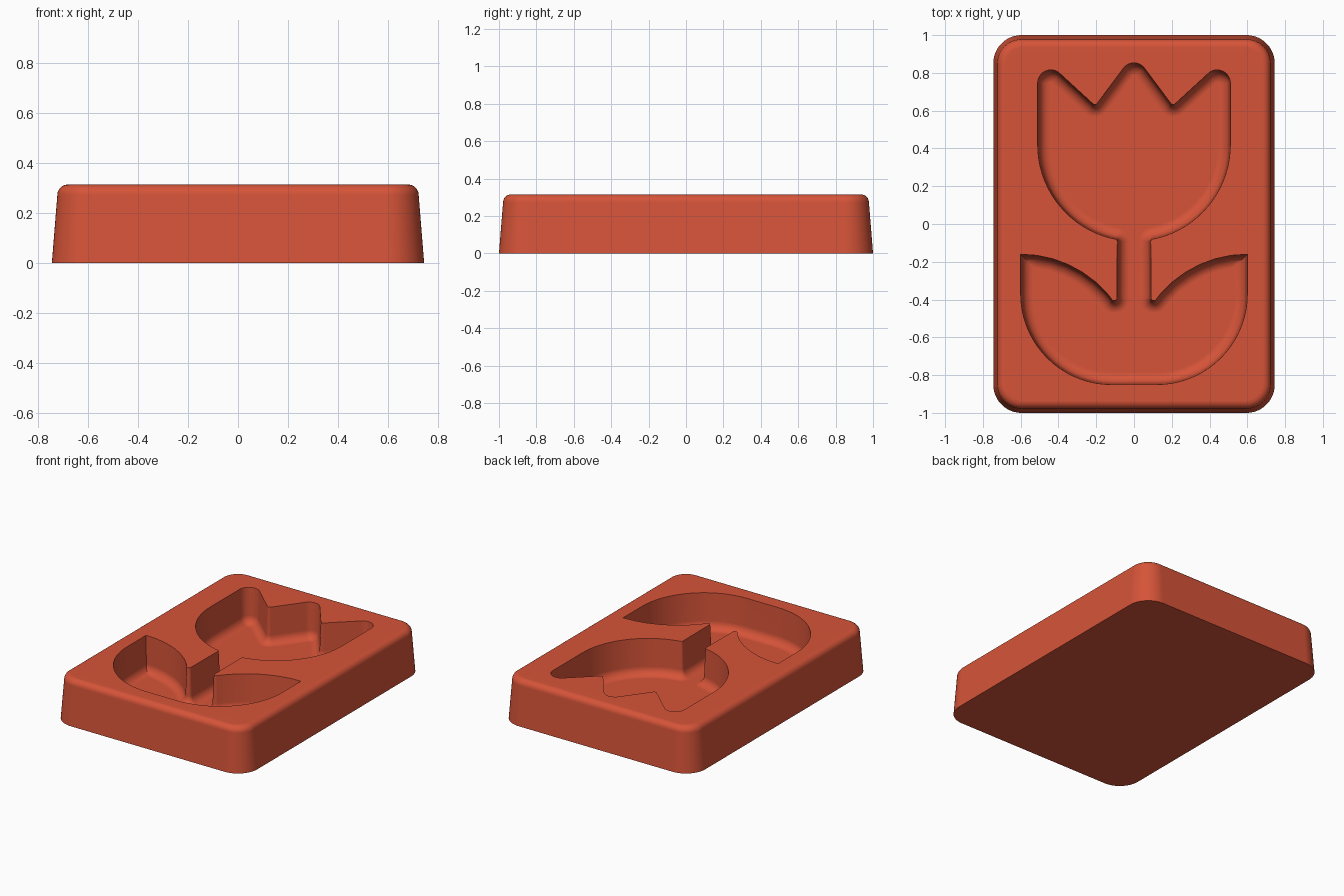
import bpy, bmesh
from math import radians, cos, sin, pi, tan
from mathutils import Vector

HEIGHT = 0.315
FLOOR = 0.065

cube = bpy.data.objects.get("Cube")
if cube:
    bpy.data.objects.remove(cube)


def arc(cx, cy, r, start, end, n):
    """Points along a circular arc, angles in degrees."""
    angles = [radians(start + (end - start) * i / n) for i in range(n + 1)]
    return [(cx + r * cos(a), cy + r * sin(a), 0) for a in angles]


def round_corners(controls):
    """Closed outline from (x, y, radius) corners."""
    out = []
    for i, (x, y, r) in enumerate(controls):
        p = Vector((x, y))
        if r == 0:
            out.append(p)
            continue
        a = (Vector(controls[i - 1][:2]) - p).normalized()
        b = (Vector(controls[(i + 1) % len(controls)][:2]) - p).normalized()
        half = a.angle(b) / 2
        centre = p + (a + b).normalized() * (r / sin(half))
        start = p + a * (r / tan(half)) - centre
        end = p + b * (r / tan(half)) - centre
        sweep = start.angle(end)
        steps = max(6, int(sweep / radians(5)))
        for k in range(steps + 1):
            t = k / steps
            out.append(centre + (start * sin((1 - t) * sweep)
                                 + end * sin(t * sweep)) / sin(sweep))
    return out


def inset(points, d):
    """Move a counter-clockwise outline inward by d with mitred corners."""
    out = []
    for i, p in enumerate(points):
        e1 = (p - points[i - 1]).normalized()
        e2 = (points[(i + 1) % len(points)] - p).normalized()
        n1, n2 = Vector((-e1.y, e1.x)), Vector((-e2.y, e2.x))
        out.append(p + (n1 + n2) * (d / (1 + n1.dot(n2))))
    return out


def loft(bm, outline, profile):
    """Skin rings given by (inset, z); returns the first and last ring."""
    rings = [[bm.verts.new((p.x, p.y, z)) for p in inset(outline, d)]
             for d, z in profile]
    for low, high in zip(rings, rings[1:]):
        for i in range(len(low)):
            bm.faces.new((low[i - 1], low[i], high[i], high[i - 1]))
    return rings[0], rings[-1]


# Outer block outline
block = round_corners([(0.745, 1, 0.15), (-0.745, 1, 0.15),
                       (-0.745, -1, 0.15), (0.745, -1, 0.15)])

# Flower outline: left half of petals, cup, stem and leaf, then mirrored
cup = arc(0, 0.42, 0.51, 180, 260, 18)
cup[-1] = cup[-1][:2] + (0.012,)
leaf = arc(-0.6, -0.77, 0.61, 33.3, 90, 7)
leaf[0] = leaf[0][:2] + (0.015,)
left = [(-0.205, 0.625, 0.015), (-0.51, 0.905, 0.07)] + cup + leaf
left.append((-0.6, -0.85, 0.48))
right = [(-x, y, r) for x, y, r in reversed(left)]
flower = round_corners([(0, 0.9, 0.07)] + left + right)

# Drafted sides with a rounded top rim
R = 0.042
steps = [k * pi / 12 for k in range(7)]
side = [(0, 0)] + [(0.022 + R * (1 - cos(a)), HEIGHT - R + R * sin(a)) for a in steps]

# Recess walls with a rounded foot
F = 0.058
wall = [(0, HEIGHT)] + [(0.008 + F * (1 - cos(a)), FLOOR + F - F * sin(a)) for a in steps]

bm = bmesh.new()
bottom, rim = loft(bm, block, side)
edge, floor = loft(bm, flower, wall)
bm.faces.new(bottom)
bm.faces.new(floor)
# Top face around the recess
loops = [bm.edges.get((ring[i - 1], ring[i]))
         for ring in (rim, edge) for i in range(len(ring))]
bmesh.ops.triangle_fill(bm, edges=loops, use_beauty=True, normal=(0, 0, 1))
bmesh.ops.recalc_face_normals(bm, faces=bm.faces)

mesh = bpy.data.meshes.new("flower_mould")
bm.to_mesh(mesh)
bm.free()
mould = bpy.data.objects.new("flower_mould", mesh)
bpy.context.collection.objects.link(mould)

# Single colour
colour = (0.67, 0.088, 0.04, 1)
mat = bpy.data.materials.new("terracotta red")
mat.use_nodes = True
mat.diffuse_color = colour
shader = next(n for n in mat.node_tree.nodes if n.type == 'BSDF_PRINCIPLED')
shader.inputs["Base Color"].default_value = colour
mesh.materials.append(mat)

# Smooth rims, crisp recess edge
for ob in bpy.context.selected_objects:
    ob.select_set(False)
mould.select_set(True)
bpy.context.view_layer.objects.active = mould
bpy.ops.object.shade_smooth_by_angle(angle=radians(35))
weighted = mould.modifiers.new("weighted_normals", 'WEIGHTED_NORMAL')
weighted.keep_sharp = True
